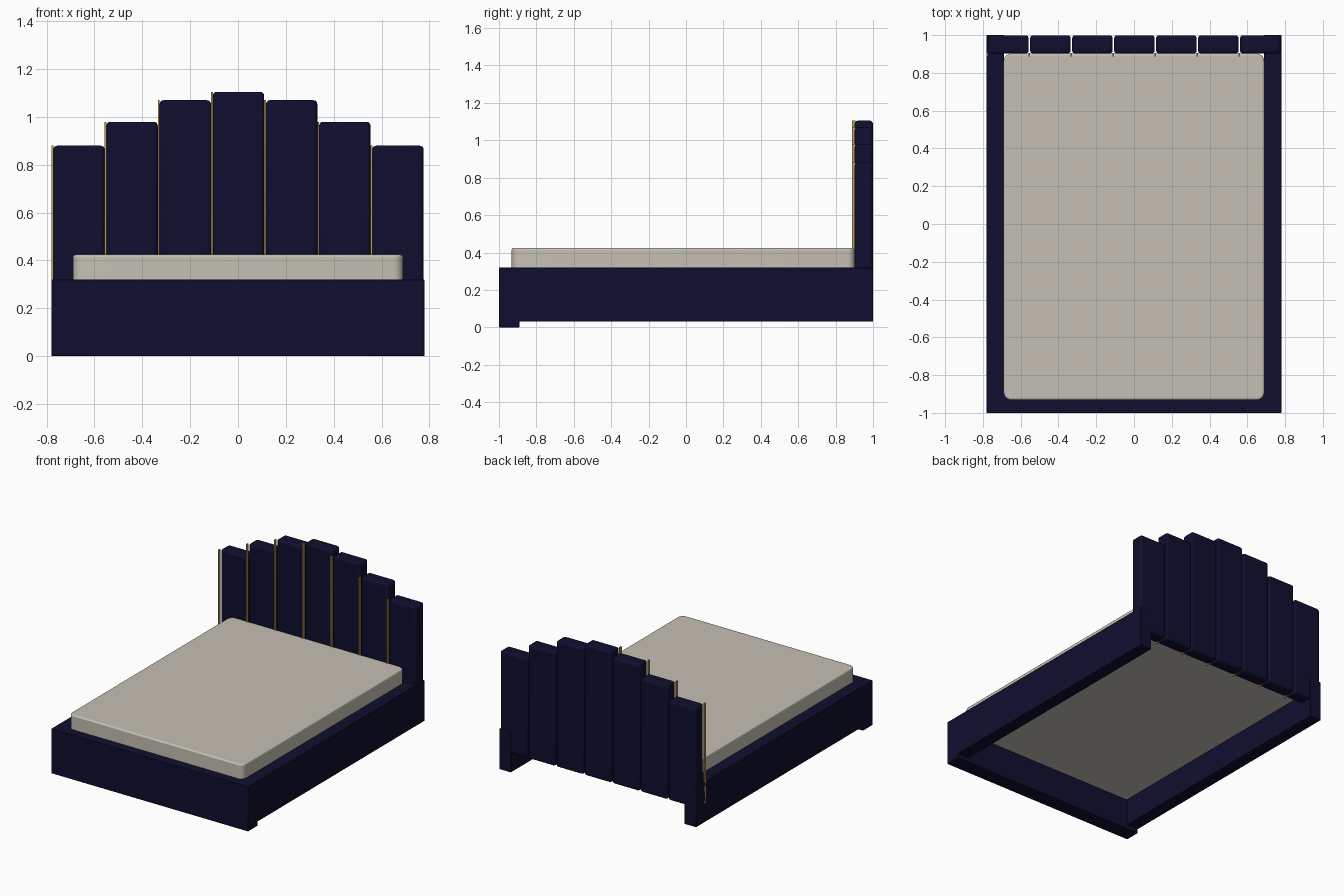
import bpy
import bmesh
import math

cube = bpy.data.objects.get("Cube")
if cube:
    bpy.data.objects.remove(cube, do_unlink=True)


def material(name, rgb, rough=0.7):
    m = bpy.data.materials.new(name)
    m.use_nodes = True
    m.diffuse_color = (*rgb, 1)
    node = m.node_tree.nodes["Principled BSDF"]
    node.inputs["Base Color"].default_value = (*rgb, 1)
    node.inputs["Roughness"].default_value = rough
    return m


navy = material("navy fabric", (0.0045, 0.0045, 0.028))
cream = material("cream mattress", (0.56, 0.53, 0.46))
gold = material("gold trim", (0.55, 0.33, 0.10), 0.4)


def box(name, mat, x, y, z, bevel=0.0, segments=3, upright=0.0):
    """Box from (min, max) ranges; upright rounds the vertical edges first."""
    lo, hi = (x[0], y[0], z[0]), (x[1], y[1], z[1])
    bm = bmesh.new()
    bmesh.ops.create_cube(bm, size=1)
    for v in bm.verts:
        v.co = [lo[i] if v.co[i] < 0 else hi[i] for i in range(3)]
    if upright:
        edges = [e for e in bm.edges
                 if abs(e.verts[0].co.z - e.verts[1].co.z) > 0.01]
        bmesh.ops.bevel(bm, geom=edges, offset=upright, segments=6,
                        profile=0.5, affect='EDGES')
    mesh = bpy.data.meshes.new(name)
    bm.to_mesh(mesh)
    bm.free()
    mesh.materials.append(mat)
    ob = bpy.data.objects.new(name, mesh)
    bpy.context.collection.objects.link(ob)
    if bevel:
        mod = ob.modifiers.new("Soft edges", 'BEVEL')
        mod.width = bevel
        mod.segments = segments
        mod.limit_method = 'ANGLE'
        mod.angle_limit = math.radians(40)
    bpy.ops.object.select_all(action='DESELECT')
    ob.select_set(True)
    bpy.context.view_layer.objects.active = ob
    bpy.ops.object.shade_smooth_by_angle(angle=math.radians(40))
    return ob


HALF = 0.78      # half width of the bed
RAIL = 0.092     # side rail thickness
TOP = 0.32       # height of the frame

# Frame: footboard reaching the floor, and two raised side rails
box("footboard", navy, (-HALF, HALF), (-1, -0.89), (0, TOP), 0.003, 2)
for side, s in (("left", 1), ("right", -1)):
    xs = sorted((s * HALF, s * (HALF - RAIL)))
    box(side + "_side_rail", navy, xs, (-0.9, 1.0), (0.03, TOP), 0.003, 2)

# Mattress: rounded corners and softened rim
box("mattress", cream, (-0.69, 0.69), (-0.932, 0.902), (0.22, 0.424),
    0.01, 3, upright=0.04)

# Headboard: seven upright panels stepping up to the middle,
# each with a thin trim strip along its right edge
heights = (0.88, 0.98, 1.07, 1.105, 1.07, 0.98, 0.88)
pitch = 2 * (HALF - 0.002) / len(heights)
for i, h in enumerate(heights):
    x0 = -HALF + 0.002 + i * pitch
    box(f"headboard_panel_{i + 1}", navy, (x0 + 0.006, x0 + pitch - 0.002),
        (0.902, 0.999), (0.165, h), 0.016, 4)
    box(f"trim_strip_{i + 1}", gold, (x0 - 0.002, x0 + 0.006),
        (0.888, 0.906), (0.165, h))
